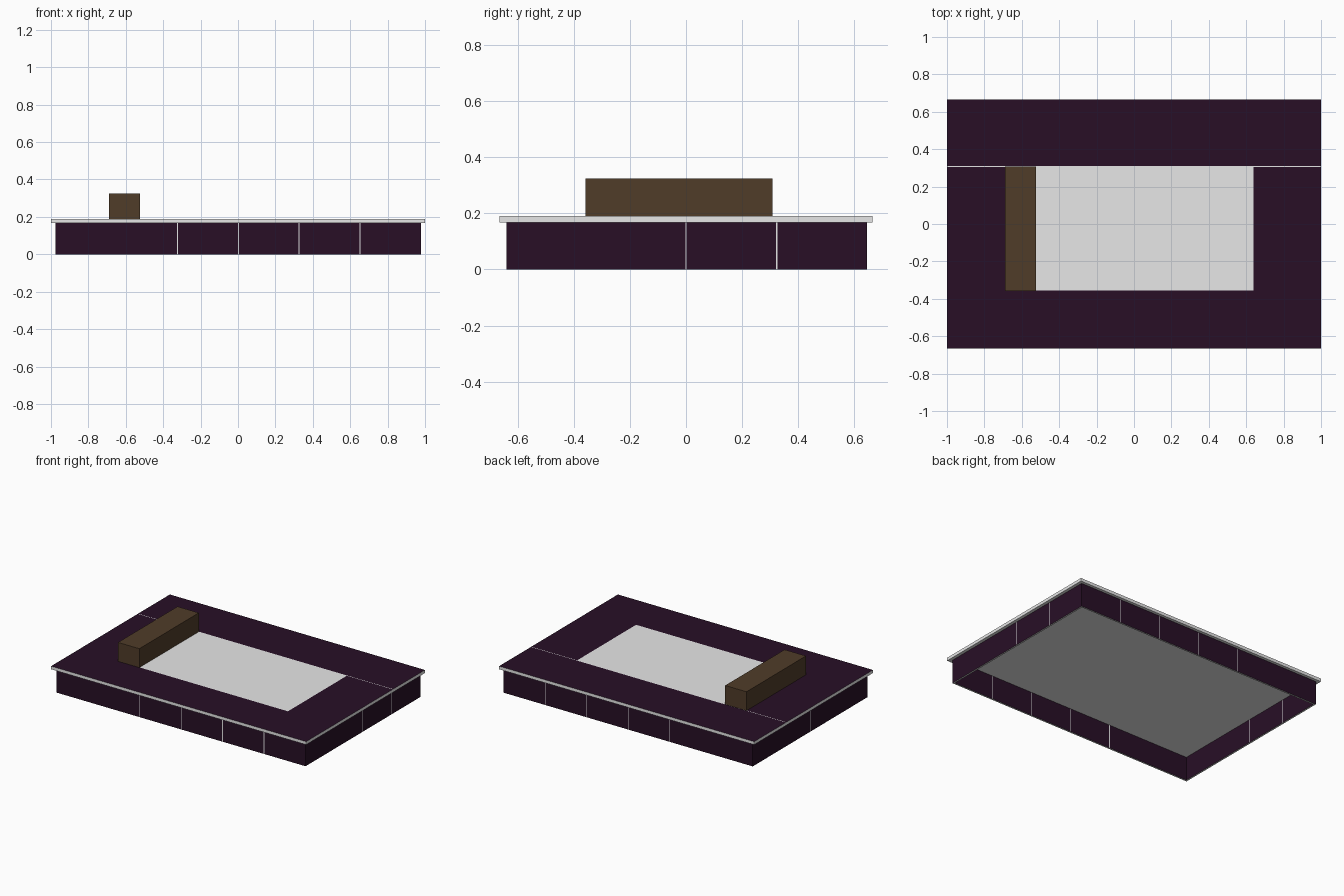
import bpy, bmesh

if "Cube" in bpy.data.objects:
    bpy.data.objects.remove(bpy.data.objects["Cube"])


def make_material(name, color):
    m = bpy.data.materials.new(name)
    m.diffuse_color = (*color, 1)
    m.use_nodes = True
    m.node_tree.nodes["Principled BSDF"].inputs["Base Color"].default_value = m.diffuse_color
    return m


GREY = make_material("light grey", (0.8, 0.8, 0.8))
PURPLE = make_material("dark purple", (0.021, 0.0048, 0.0195))
BROWN = make_material("brown", (0.08, 0.045, 0.022))


def box(name, lo, hi, mats, rule=None):
    """Box from corner to corner; rule(face) picks the material index."""
    bm = bmesh.new()
    bmesh.ops.create_cube(bm, size=1)
    for v in bm.verts:
        v.co = [lo[i] if v.co[i] < 0 else hi[i] for i in range(3)]
    bm.normal_update()
    finish(name, bm, mats, rule)


def finish(name, bm, mats, rule=None):
    if rule:
        for f in bm.faces:
            f.material_index = rule(f)
    me = bpy.data.meshes.new(name)
    bm.to_mesh(me)
    bm.free()
    for m in mats:
        me.materials.append(m)
    bpy.context.collection.objects.link(bpy.data.objects.new(name, me))


# Overhanging top slab, its upper face cut into a purple border and grey panel
def slab_color(f):
    c = f.calc_center_median()
    if f.normal.z < 0.9:
        return 0
    in_panel = -0.69 < c.x < 0.64 and -0.355 < c.y < 0.307
    in_seam = 0.305 < c.y < 0.309
    return 0 if in_panel or in_seam else 1


bm = bmesh.new()
bmesh.ops.create_cube(bm, size=1)
for v in bm.verts:
    v.co = (v.co.x * 2, v.co.y * 1.33, 0.168 if v.co.z < 0 else 0.19)
for axis, places in ((0, (-0.69, 0.64)), (1, (-0.355, 0.305, 0.309))):
    for p in places:
        co, no = [0, 0, 0], [0, 0, 0]
        co[axis], no[axis] = p, 1
        bmesh.ops.bisect_plane(bm, geom=bm.verts[:] + bm.edges[:] + bm.faces[:],
                               plane_co=co, plane_no=no)
bm.normal_update()
finish("top_slab", bm, [GREY, PURPLE], slab_color)

# Base walls, open underneath: purple panels with grey edges and thin grey joints
T, H, J = 0.012, 0.168, 0.0025
X0, X1, Y0, Y1 = -0.975, 0.978, -0.64, 0.645


def wall(name, axis, start, end, depth, joints):
    cuts = [start] + joints + [end]

    def piece(label, a, b, mats, rule=None):
        lo, hi = [0, 0, 0], [0, 0, H]
        lo[axis], hi[axis] = a, b
        lo[1 - axis], hi[1 - axis] = depth, depth + T
        box(label, lo, hi, mats, rule)

    for i in range(len(cuts) - 1):
        a = cuts[i] + (J if i else 0)
        b = cuts[i + 1] - (J if i < len(cuts) - 2 else 0)
        piece(f"{name}_panel_{i + 1}", a, b, [PURPLE, GREY],
              lambda f: int(abs(f.normal.z) > 0.9))
    for i, p in enumerate(joints):
        piece(f"{name}_joint_{i + 1}", p - J, p + J, [GREY])


for name, depth in (("front_wall", Y0), ("back_wall", Y1 - T)):
    wall(name, 0, X0, X1, depth, [-0.323, 0.002, 0.327, 0.652])
for name, depth in (("left_wall", X0), ("right_wall", X1 - T)):
    wall(name, 1, Y0 + T, Y1 - T, depth, [0.0, 0.323])

# Raised block at the left end of the grey panel
box("headboard_block", (-0.69, -0.358, 0.19), (-0.523, 0.308, 0.324), [BROWN])
